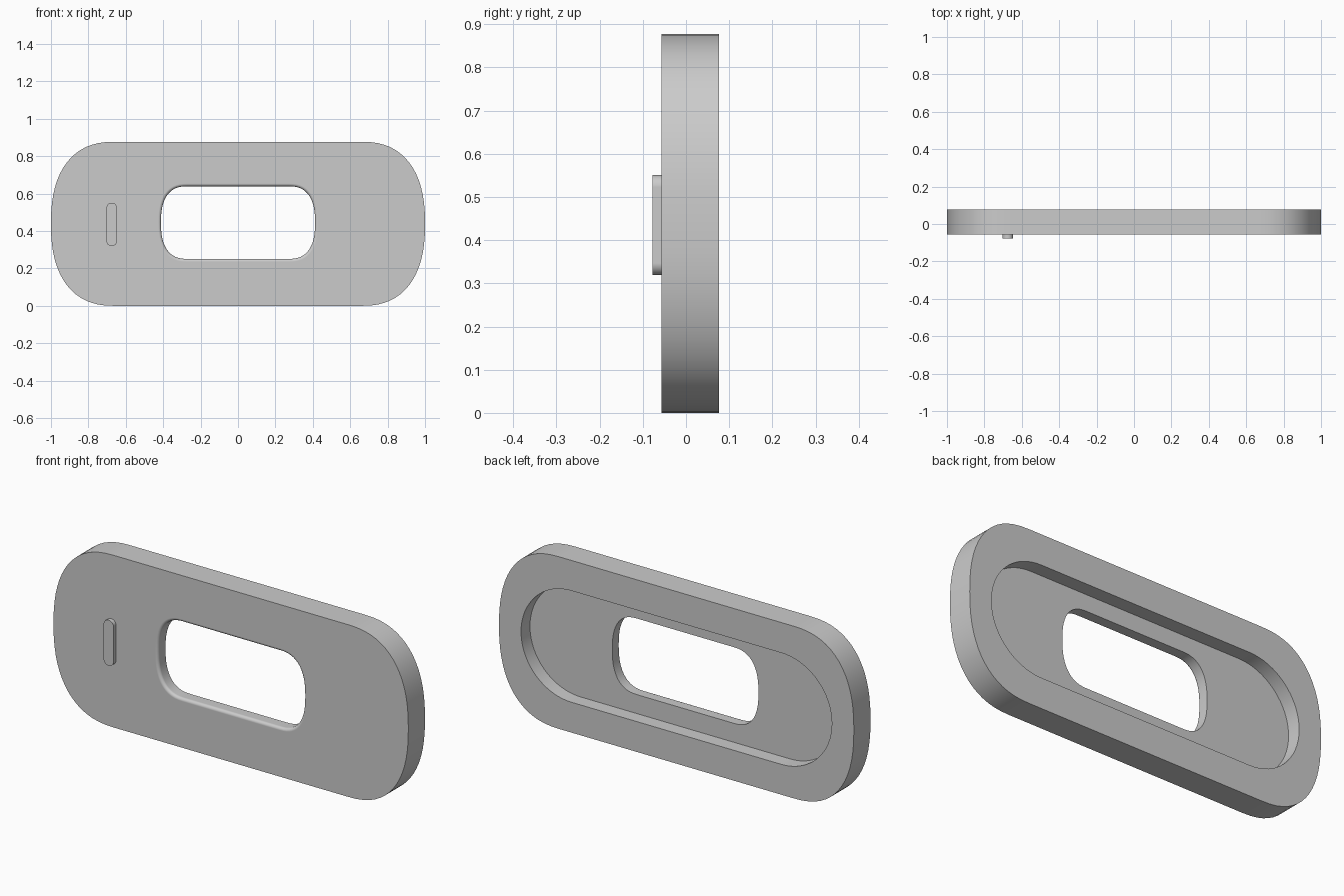
import bpy, bmesh, math

cube = bpy.data.objects.get("Cube")
if cube:
    bpy.data.objects.remove(cube, do_unlink=True)

grey = bpy.data.materials.new("light grey")
grey.use_nodes = True
grey.diffuse_color = (0.6, 0.6, 0.6, 1)
grey.node_tree.nodes["Principled BSDF"].inputs["Base Color"].default_value = (0.6, 0.6, 0.6, 1)

STEPS = 32
MID_Z = 0.4385


def capsule(half_long, half_short, end, power):
    """Straight-sided outline with superellipse ends, as (long, short) pairs."""
    points = []
    for side in (1, -1):
        for i in range(STEPS + 1):
            a = -math.pi / 2 + math.pi * i / STEPS
            c, s = max(math.cos(a), 0), math.sin(a)
            u = half_long - end + end * c ** (2 / power)
            v = half_short * math.copysign(abs(s) ** (2 / power), s)
            points.append((side * u, side * v))
    return points


def bridge(bm, a, b):
    for i in range(len(a)):
        j = (i + 1) % len(a)
        bm.faces.new((a[i], a[j], b[j], b[i]))


def finish(bm, name):
    bmesh.ops.recalc_face_normals(bm, faces=bm.faces)
    mesh = bpy.data.meshes.new(name)
    bm.to_mesh(mesh)
    bm.free()
    mesh.materials.append(grey)
    obj = bpy.data.objects.new(name, mesh)
    bpy.context.collection.objects.link(obj)
    bpy.ops.object.select_all(action="DESELECT")
    obj.select_set(True)
    bpy.context.view_layer.objects.active = obj
    bpy.ops.object.shade_smooth_by_angle(angle=math.radians(35))
    weighted = obj.modifiers.new("flat faces", "WEIGHTED_NORMAL")
    weighted.keep_sharp = True
    return obj


# Plate: one closed chain of outlines through the opening and the rear recess
FRONT, FLOOR, BACK = -0.057, 0.005, 0.077
FILLET, ROUNDS = 0.015, 5
outer = capsule(1.0, MID_Z, 0.34, 2.4)
recess = capsule(0.876, 0.284, 0.284, 2.0)

chain = [(outer, FRONT, MID_Z)]
for k in range(ROUNDS + 1):
    a = math.pi / 2 * k / ROUNDS
    grow = FILLET * (1 - math.sin(a))
    opening = capsule(0.412 + grow, 0.194 + grow, 0.14 + grow, 2.5)
    chain.append((opening, FRONT + FILLET * (1 - math.cos(a)), 0.445))
chain += [(opening, FLOOR, 0.445), (recess, FLOOR, MID_Z),
          (recess, BACK, MID_Z), (outer, BACK, MID_Z)]

bm = bmesh.new()
loops = [[bm.verts.new((u, y, z + v)) for u, v in pts] for pts, y, z in chain]
for i, loop in enumerate(loops):
    bridge(bm, loop, loops[(i + 1) % len(loops)])
finish(bm, "plate")

# Raised upright button on the front
bm = bmesh.new()
pill = capsule(0.116, 0.028, 0.028, 2.0)
front, rear = [[bm.verts.new((-0.675 + v, y, 0.435 + u)) for u, v in pill]
               for y in (-0.078, FRONT)]
bridge(bm, front, rear)
bm.faces.new(front)
bm.faces.new(rear)
finish(bm, "button")
